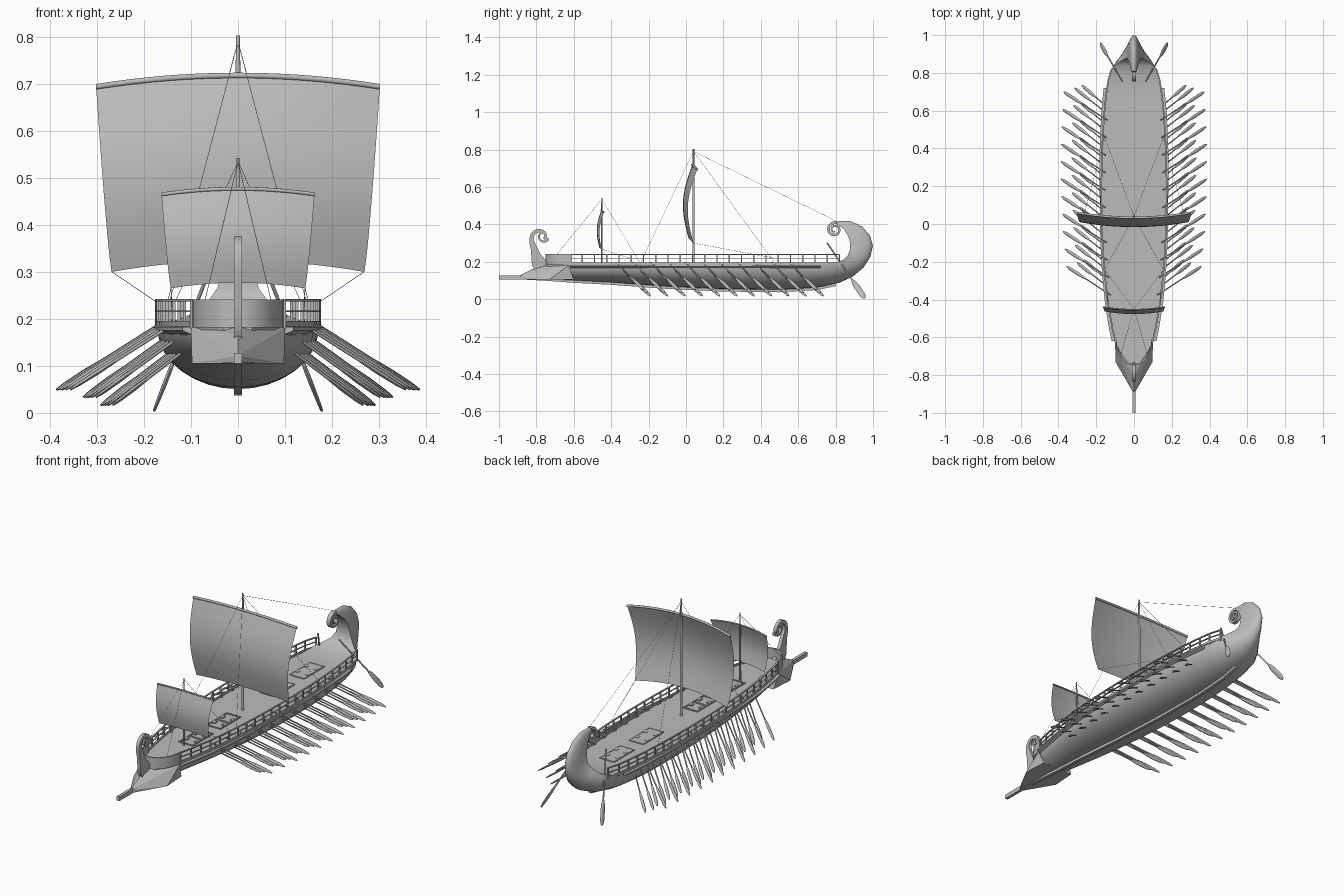
import bpy, bmesh, math
from mathutils import Vector

cube = bpy.data.objects.get("Cube")
if cube:
    bpy.data.objects.remove(cube)

grey = bpy.data.materials.new("plain_grey")
grey.use_nodes = True
grey.diffuse_color = (0.5, 0.5, 0.5, 1)
grey.node_tree.nodes["Principled BSDF"].inputs["Base Color"].default_value = (0.5, 0.5, 0.5, 1)
rounded = []


def finish(name, bm, smooth=True):
    bmesh.ops.recalc_face_normals(bm, faces=bm.faces)
    mesh = bpy.data.meshes.new(name)
    bm.to_mesh(mesh)
    bm.free()
    mesh.materials.append(grey)
    obj = bpy.data.objects.new(name, mesh)
    bpy.context.collection.objects.link(obj)
    if smooth:
        rounded.append(obj)


def loft(bm, rings, closed=True, caps=True):
    """Skin a row of equal point rings."""
    vs = [[bm.verts.new(p) for p in r] for r in rings]
    n = len(vs[0])
    for a, b in zip(vs, vs[1:]):
        for i in range(n if closed else n - 1):
            j = (i + 1) % n
            bm.faces.new((a[i], a[j], b[j], b[i]))
    if caps:
        bm.faces.new(vs[0])
        bm.faces.new(vs[-1])


def rod(bm, a, b, profile, sides=10, roll=0):
    """Rod from a to b; profile holds (fraction, width, thickness)."""
    a, b = Vector(a), Vector(b)
    d = b - a
    side = d.cross(Vector((0, 0, 1)))
    side = side.normalized() if side.length > 1e-6 else Vector((1, 0, 0))
    up = side.cross(d).normalized()
    r = math.radians(roll)
    side, up = side * math.cos(r) + up * math.sin(r), up * math.cos(r) - side * math.sin(r)
    turns = [math.tau * i / sides for i in range(sides)]
    loft(bm, [[a + d * t + side * w * math.cos(k) + up * h * math.sin(k) for k in turns]
              for t, w, h in profile])


def stick(bm, a, b, r, roll=0):
    rod(bm, a, b, [(0, r, r), (1, r, r)], 4, roll)


def block(bm, x, y, z, w, d, h):
    """Box centred on x, y, z."""
    loft(bm, [[(x + i * w, y + j * d, z + k * h) for i, j in ((-1, -1), (1, -1), (1, 1), (-1, 1))]
              for k in (-1, 1)])


def ribbon(bm, path, half):
    """Square beam along a (y, z, thickness) path in the centre plane."""
    rings = []
    for i, (y, z, t) in enumerate(path):
        p, q = path[max(i - 1, 0)], path[min(i + 1, len(path) - 1)]
        d = Vector((q[0] - p[0], q[1] - p[1])).normalized() * t / 2
        rings.append([(x, y - s * d.y, z + s * d.x) for x, s in
                      ((-half, -1), (half, -1), (half, 1), (-half, 1))])
    loft(bm, rings)


def spiral(cy, cz, r0, r1, start, sweep, t0, t1, n=36):
    out = []
    for i in range(n + 1):
        f = i / n
        a, r = math.radians(start + sweep * f), r0 + (r1 - r0) * f
        out.append((cy + r * math.cos(a), cz + r * math.sin(a), t0 + (t1 - t0) * f))
    return out


def interp(table, y):
    for (a, u), (b, v) in zip(table, table[1:]):
        if y <= b:
            return u + (v - u) * max(0, (y - a) / (b - a))
    return table[-1][1]


DECK = 0.187
BEAM = [(-0.74, 0.03), (-0.68, 0.075), (-0.6, 0.105), (-0.4, 0.14), (-0.2, 0.16), (0, 0.17),
        (0.2, 0.172), (0.4, 0.168), (0.6, 0.156), (0.75, 0.138), (0.83, 0.115)]
KEEL = [(-0.74, 0.108), (-0.4, 0.09), (-0.1, 0.068), (0.2, 0.054), (0.5, 0.05),
        (0.7, 0.062), (0.8, 0.083)]

# Hull and upswept stern: (keel y, keel z, top y, top z, half width)
stations = [(y, interp(KEEL, y), y, DECK, interp(BEAM, y))
            for y in [-0.74 + 0.07 * i for i in range(22)]]
stations += [(0.82, 0.088, 0.8, 0.197, 0.128), (0.89, 0.12, 0.84, 0.21, 0.102),
             (0.95, 0.17, 0.865, 0.235, 0.066), (0.985, 0.225, 0.877, 0.265, 0.044),
             (0.999, 0.285, 0.878, 0.3, 0.036), (0.984, 0.34, 0.868, 0.335, 0.031),
             (0.94, 0.39, 0.85, 0.365, 0.025), (0.88, 0.417, 0.83, 0.385, 0.019),
             (0.81, 0.418, 0.805, 0.4, 0.013)]
bm = bmesh.new()
rings = []
for ky, kz, ty, tz, w in stations:
    ring = []
    for i in range(17):
        a = math.pi * i / 16
        s = math.sin(a) ** 0.9
        ring.append((w * math.cos(a), ty + (ky - ty) * s, tz + (kz - tz) * s))
    rings.append(ring)
loft(bm, rings)
finish("hull", bm)

# Scrolls, stem post and keel
bm = bmesh.new()
ribbon(bm, spiral(0.795, 0.372, 0.038, 0.012, 75, 560, 0.016, 0.008), 0.011)
finish("stern_scroll", bm)
bm = bmesh.new()
stem = [(-0.72, 0.12, 0.04), (-0.765, 0.16, 0.085), (-0.79, 0.2, 0.075), (-0.803, 0.235, 0.05),
        (-0.812, 0.27, 0.036), (-0.824, 0.305, 0.028)]
ribbon(bm, stem + spiral(-0.779, 0.329, 0.047, 0.026, 190, -215, 0.022, 0.013, 16)
       + spiral(-0.763, 0.337, 0.032, 0.008, -30, -420, 0.012, 0.007), 0.009)
finish("stem_post", bm)
bm = bmesh.new()
ribbon(bm, [(-1, 0.116, 0.022), (-0.85, 0.115, 0.022), (-0.74, 0.108, 0.02)]
       + [(y, interp(KEEL, y) - 0.003, 0.02) for y in (-0.6, -0.4, -0.1, 0.2, 0.5, 0.7, 0.8)], 0.008)
finish("ram_and_keel", bm)

# Faceted bow block
bm = bmesh.new()
pts = [(0, -0.9, 0.106), (0, -0.9, 0.122), (0, -0.81, 0.166), (0, -0.73, DECK)]
for s in (-1, 1):
    pts += [(s * 0.098, -0.73, 0.105), (s * 0.09, -0.6, 0.105), (s * 0.1, -0.63, 0.18),
            (s * 0.085, -0.63, DECK)]
bmesh.ops.convex_hull(bm, input=[bm.verts.new(p) for p in pts])
finish("bow_block", bm, False)

# Curved bow screen
bm = bmesh.new()
rings = []
for i in range(13):
    a = math.pi * i / 12
    c, s = math.cos(a), math.sin(a)
    rings.append([(c * w, -0.61 - d * s, z) for w, d, z in
                  ((0.098, 0.14, DECK - 0.005), (0.098, 0.14, 0.241),
                   (0.092, 0.132, 0.241), (0.092, 0.132, DECK - 0.005))])
loft(bm, rings)
finish("bow_screen", bm)

# Side walks and railings
for s, label in ((1, "left"), (-1, "right")):
    bm = bmesh.new()
    rings = []
    for i in range(21):
        y = -0.62 + 1.34 * i / 20
        w = interp(BEAM, y) + 0.009 + 0.011 * abs((y - 0.1) / 0.7)
        rings.append([(s * x, y, z) for x, z in
                      ((w - 0.04, 0.158), (w, 0.175), (w, 0.183), (w - 0.04, 0.183))])
    loft(bm, rings)
    finish(label + "_side_walk", bm, False)
    bm = bmesh.new()
    ys = [-0.62 + 0.0655 * i for i in range(23)]
    edge = [(s * (interp(BEAM, y) + 0.001), y) for y in ys]
    for x, y in edge:
        stick(bm, (x, y, 0.18), (x, y, 0.24), 0.005, 45)
    for z, h in ((0.24, 0.0025), (0.216, 0.0015), (0.19, 0.006)):
        loft(bm, [[(x + dx, y, z + dz) for dx, dz in
                   ((-0.004, -h), (0.004, -h), (0.004, h), (-0.004, h))] for x, y in edge])
    finish(label + "_railing", bm, False)

# Deck hatches: open frames forward, closed lids aft
for n, y in enumerate((-0.35, -0.12, 0.33, 0.575)):
    bm = bmesh.new()
    for s in (-1, 1):
        block(bm, s * 0.039, y, DECK, 0.003, 0.085, 0.005)
        block(bm, 0, y + s * 0.082, DECK, 0.04, 0.003, 0.005)
        for k in (-0.035, 0.035):
            block(bm, s * 0.028, y + k, DECK, 0.008, 0.011, 0.006)
    block(bm, 0, y, DECK, 0.038, 0.004 if n < 2 else 0.081, 0.004)
    finish("hatch_%d" % (n + 1), bm, False)

# Three banks of oars on each side: (start inset, start z, reach, tip z, shift)
BANKS = [(0.018, 0.197, 0.232, 0.05, 0), (0.035, 0.172, 0.192, 0.034, 0.02),
         (0.055, 0.15, 0.175, 0.017, 0.035)]
OAR = [(0, 0.0034, 0.0034), (0.56, 0.0034, 0.0034), (0.63, 0.007, 0.004),
       (0.74, 0.01, 0.005), (0.93, 0.009, 0.004), (1, 0.003, 0.002)]
for s, label in ((1, "left"), (-1, "right")):
    for b, (inset, z0, reach, z1, shift) in enumerate(BANKS):
        bm = bmesh.new()
        for i in range(11):
            y = -0.375 + 0.0925 * i + shift
            x = interp(BEAM, y) - inset
            rod(bm, (s * x, y, z0), (s * (x + reach), y + 0.15, z1), OAR, 10, -25 * s)
        finish("%s_oar_bank_%d" % (label, b + 1), bm)
    # Steering oar with its blade set fore and aft
    bm = bmesh.new()
    rod(bm, (s * 0.062, 0.755, 0.3), (s * 0.178, 0.955, 0.006),
        [(0, 0.004, 0.004), (0.66, 0.004, 0.004), (0.72, 0.012, 0.005),
         (0.8, 0.016, 0.005), (0.95, 0.015, 0.004), (1, 0.007, 0.003)], 10, -54 * s)
    finish(label + "_steering_oar", bm)


def rig(name, my, top, wide, wide_low, z_top, z_low, rise, belly, bow, r):
    """Mast, bellied sail and bent yard."""
    bm = bmesh.new()
    rod(bm, (0, my, 0.15), (0, my, top), [(0, r, r), (0.75, r, r), (1, r * 0.7, r * 0.7)], 12)
    finish(name + "_mast", bm)

    def point(u, v):
        e = 1 - u * u
        return (u * (wide_low + (wide - wide_low) * v ** 0.8),
                my + bow * (0.75 * v - e) - belly * math.sin(math.pi * v),
                z_low + (z_top - z_low) * v + rise * e)
    steps = [i / 8 - 1 for i in range(17)]
    bm = bmesh.new()
    loft(bm, [[point(u, j / 12) for u in steps] for j in range(13)], False, False)
    bmesh.ops.solidify(bm, geom=bm.faces[:], thickness=0.004)
    finish(name + "_sail", bm)
    bm = bmesh.new()
    turns = [math.tau * i / 12 for i in range(12)]
    rings = []
    for u in steps:
        x, y, z = point(u, 1)
        rings.append([(x, y + r * math.cos(a), z + r * math.sin(a)) for a in turns])
    loft(bm, rings)
    finish(name + "_yard", bm)


rig("main", 0.04, 0.803, 0.302, 0.269, 0.694, 0.3, 0.024, 0.04, 0.026, 0.006)
rig("fore", -0.45, 0.542, 0.163, 0.143, 0.465, 0.265, 0.012, 0.018, 0.014, 0.004)

# Rigging lines
bm = bmesh.new()
lines = [((0, 0.04, 0.79), (0, 0.81, 0.415))]
for s in (-1, 1):
    lines += [((0, 0.04, 0.79), (s * 0.155, -0.24, 0.2)), ((0, 0.04, 0.79), (s * 0.16, 0.47, 0.2)),
              ((s * 0.268, 0.04, 0.3), (s * 0.15, 0.47, 0.22)),
              ((0, -0.45, 0.535), (s * 0.07, -0.69, 0.24)), ((0, -0.45, 0.535), (s * 0.15, -0.25, 0.2)),
              ((s * 0.143, -0.45, 0.267), (s * 0.14, -0.3, 0.22))]
for a, b in lines:
    stick(bm, a, b, 0.0007)
finish("rigging", bm, False)

# Smooth the rounded parts, keep hard edges
bpy.ops.object.select_all(action="DESELECT")
for obj in rounded:
    obj.select_set(True)
bpy.context.view_layer.objects.active = rounded[0]
bpy.ops.object.shade_smooth_by_angle(angle=math.radians(48))
